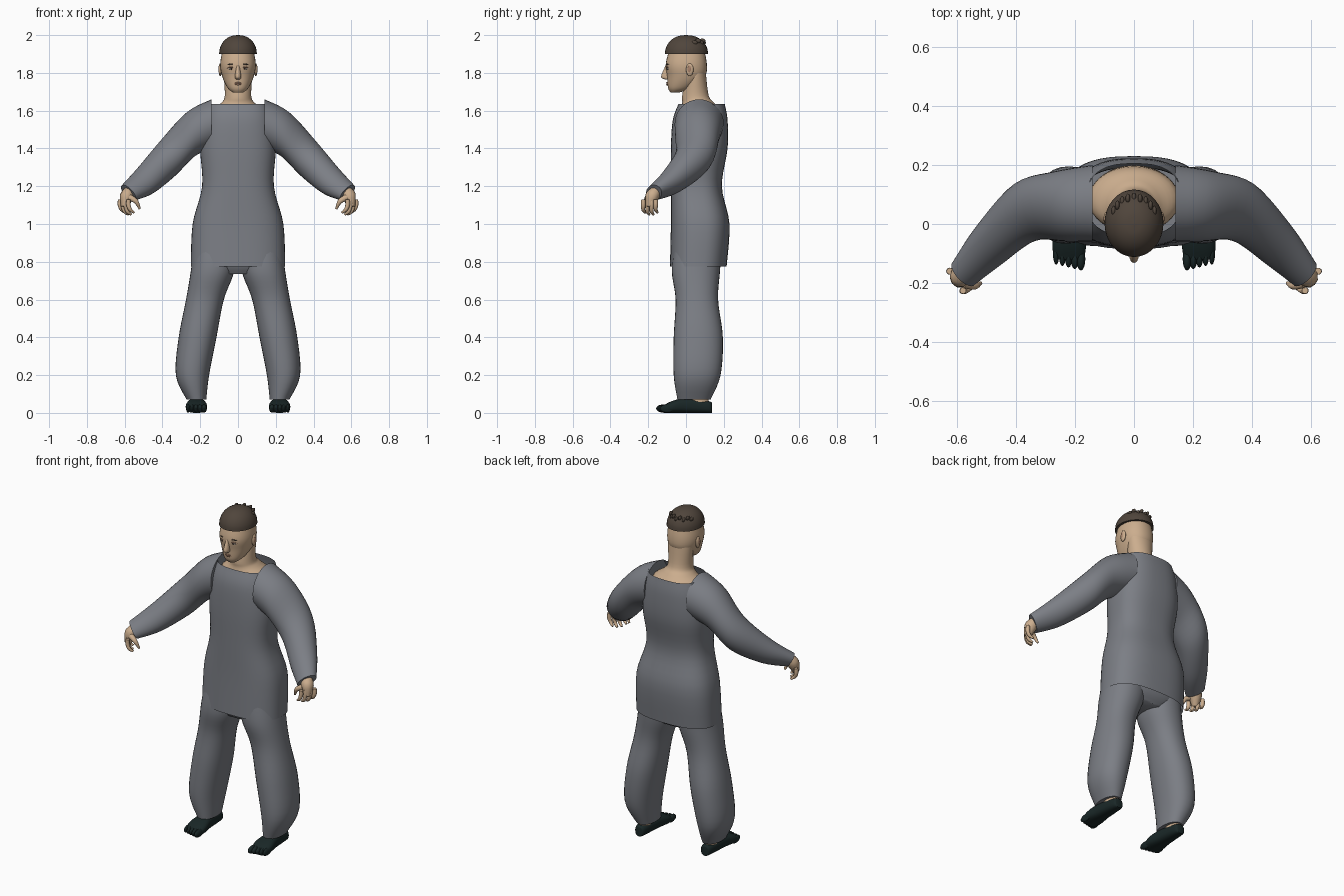
import bpy, bmesh, math
from mathutils import Vector

cube = bpy.data.objects.get("Cube")
if cube:
    bpy.data.objects.remove(cube, do_unlink=True)


def material(name, red, green, blue):
    mat = bpy.data.materials.new(name)
    mat.use_nodes = True
    colour = (red, green, blue, 1)
    mat.diffuse_color = colour
    shader = next(node for node in mat.node_tree.nodes if node.type == 'BSDF_PRINCIPLED')
    shader.inputs["Base Color"].default_value = colour
    return mat


CLOTH = material("grey cloth", .2, .21, .235)
SKIN = material("skin", .6, .42, .27)
LIP = material("lips", .4, .23, .15)
HAIR = material("brown hair", .08, .06, .045)
DARK = material("dark brown", .03, .02, .015)
WHITE = material("eye white", .6, .55, .5)
SHOE = material("dark shoe", .01, .02, .02)


def finish(name, bm, mat):
    bmesh.ops.recalc_face_normals(bm, faces=bm.faces)
    mesh = bpy.data.meshes.new(name)
    bm.to_mesh(mesh)
    bm.free()
    mesh.materials.append(mat)
    mesh.polygons.foreach_set("use_smooth", [True] * len(mesh.polygons))
    mesh.set_sharp_from_angle(angle=math.radians(50))
    bpy.context.scene.collection.objects.link(bpy.data.objects.new(name, mesh))


def spline(before, start, end, after, t):
    """Catmull-Rom interpolation between start and end."""
    leave, arrive = (end - before) / 2, (after - start) / 2
    ease = t * t * (3 - 2 * t)
    return (start.lerp(end, ease) + leave * t * (1 - t) ** 2
            - arrive * t * t * (1 - t))


def rounded(value, power):
    return math.copysign(abs(value) ** (2 / power), value)


def loft(name, rings, mat, power=2, sides=32, steps=5, capped=True):
    """Skin smooth cross-sections, each given as centre, half-axis u, half-axis v."""
    rings = [[Vector(part) for part in ring] for ring in rings]
    padded = [rings[0], *rings, rings[-1]]
    sections = [rings[0]]
    for four in zip(padded, padded[1:], padded[2:], padded[3:]):
        for step in range(steps):
            t = (step + 1) / steps
            sections.append([spline(*parts, t) for parts in zip(*four)])
    bm = bmesh.new()
    loops = []
    for centre, u, v in sections:
        loop = []
        for k in range(sides):
            angle = math.tau * k / sides
            loop.append(bm.verts.new(centre + u * rounded(math.cos(angle), power)
                                     + v * rounded(math.sin(angle), power)))
        loops.append(loop)
    for lower, upper in zip(loops, loops[1:]):
        for k in range(sides):
            bm.faces.new((lower[k - 1], lower[k], upper[k], upper[k - 1]))
    if capped:
        bm.faces.new(loops[0])
        bm.faces.new(loops[-1])
    finish(name, bm, mat)


def level(z, front, back, width, x=0):
    """Horizontal cross-section from its front, back and half width."""
    return (x, (front + back) / 2, z), (width, 0, 0), (0, (back - front) / 2, 0)


def ball(name, centre, radii, mat):
    bm = bmesh.new()
    bmesh.ops.create_uvsphere(bm, u_segments=16, v_segments=10, radius=1)
    bmesh.ops.scale(bm, vec=radii, verts=bm.verts)
    bmesh.ops.translate(bm, vec=centre, verts=bm.verts)
    finish(name, bm, mat)


def tube(name, points, radii, mat):
    """Tapered round tube through the points."""
    points = [Vector(point) for point in points]
    befores, afters = [points[0], *points], [*points[1:], points[-1]]
    rings = []
    for point, before, after, radius in zip(points, befores, afters, radii):
        along = (after - before).normalized()
        u = along.cross(Vector((.1, 1, .2))).normalized()
        rings.append((point, u * radius, along.cross(u) * radius))
    loft(name, rings, mat, sides=10, steps=3)


# Tunic, open at the neck and hem
loft("tunic", [level(.775, -.085, .215, .25),
               level(1, -.08, .23, .24),
               level(1.2, -.08, .19, .19),
               level(1.4, -.08, .22, .2),
               level(1.55, -.07, .22, .185),
               level(1.635, -.04, .205, .16)],
     CLOTH, power=2.6, sides=48, capped=False)

# Trouser seat under the tunic
loft("trouser_seat", [level(.735, -.03, .15, .13),
                      level(.8, -.06, .19, .22),
                      level(.95, -.06, .19, .2)], CLOTH, power=2.5)

# Neck, upper chest and head
loft("neck", [level(1.5, -.03, .2, .15),
              level(1.59, -.03, .19, .15),
              level(1.64, -.02, .15, .09),
              level(1.68, -.02, .12, .07),
              level(1.8, 0, .105, .077)], SKIN)
loft("head", [level(1.695, -.08, -.04, .025),
              level(1.72, -.095, .03, .055),
              level(1.78, -.1, .1, .083),
              level(1.85, -.107, .11, .094),
              level(1.95, -.08, .09, .075)], SKIN, power=2.2)

# Domed cap of short hair with tufts at the back of the crown
dome = []
for step in range(7):
    angle = math.radians(89) * step / 6
    shrink = math.cos(angle) ** .9
    dome.append(level(1.9 + .1 * math.sin(angle), -.112 * shrink, .117 * shrink, .1 * shrink))
loft("hair", dome, HAIR)
for step in range(9):
    angle = math.pi * (step + 2) / 12
    ball("hair_tuft", (.08 * math.cos(angle), .09 * math.sin(angle), 1.96 + .01 * (step % 2)),
         (.008, .016, .012), HAIR)

# Nose and mouth
loft("nose", [level(1.84, -.108, -.08, .009),
              level(1.78, -.132, -.08, .016),
              level(1.765, -.11, -.08, .011)], SKIN, sides=16)
for name, z in (("upper_lip", 1.747), ("lower_lip", 1.739)):
    tube(name, [(-.026, -.09, 1.743), (0, -.1, z), (.026, -.09, 1.743)],
         (.001, .005, .001), LIP)

for side, s in (("left", 1), ("right", -1)):
    # Eyes, brows and ears
    eye_x, eye_z = s * .036, 1.822
    ball(side + "_eye", (eye_x, -.09, eye_z), (.015, .011, .006), WHITE)
    ball(side + "_iris", (eye_x, -.097, eye_z), (.006, .006, .006), DARK)
    for name, z, mat in (("_eyelid", eye_z + .004, LIP), ("_brow", eye_z + .02, HAIR)):
        tube(side + name, [(s * .018, -.1, z), (eye_x, -.1, z + .005), (s * .058, -.086, z)],
             (.002, .004, .002), mat)
    ball(side + "_ear", (s * .094, .02, 1.817), (.009, .02, .034), SKIN)
    ball(side + "_ear_hollow", (s * .1, .018, 1.82), (.004, .01, .02), LIP)

    # Sleeve sections lean outward and turn forward from shoulder to cuff
    sleeve = []
    for x, y, z, radius in ((.14, .07, 1.53, .13),
                            (.25, .06, 1.475, .12),
                            (.37, .04, 1.35, .103),
                            (.49, -.07, 1.23, .077),
                            (.58, -.17, 1.165, .05)):
        turn = .6 * len(sleeve) / 4
        across, along = radius * math.sin(turn), radius * math.cos(turn)
        sleeve.append(((s * x, y, z), (s * across, along, 0), (s * across, 0, along)))
    loft(side + "_sleeve", sleeve, CLOTH)

    # Hand with curled fingers
    tube(side + "_palm", [(s * .575, -.16, 1.175), (s * .59, -.18, 1.145), (s * .6, -.195, 1.09)],
         (.03, .036, .018), SKIN)
    for finger in range(4):
        x, y = .625 - .015 * finger, -.16 - .022 * finger
        tip = 1.05 if finger in (1, 2) else 1.06
        tube(side + "_finger", [(s * x, y, 1.13), (s * x, y, 1.1),
                                (s * (x - .01), y, tip + .015), (s * (x - .03), y + .01, tip)],
             (.011, .012, .01, .006), SKIN)
    tube(side + "_thumb", [(s * .575, -.2, 1.14), (s * .54, -.21, 1.12), (s * .52, -.2, 1.08)],
         (.018, .013, .006), SKIN)

    # Baggy trouser leg
    loft(side + "_trouser_leg", [level(.9, -.06, .19, .11, s * .12),
                                 level(.75, -.075, .18, .115, s * .135),
                                 level(.6, -.055, .17, .1, s * .175),
                                 level(.4, -.065, .195, .1, s * .214),
                                 level(.2, -.065, .183, .088, s * .241),
                                 level(.07, -.045, .13, .052, s * .22)], CLOTH, power=2.2)

    # Ankle and shoe with separate toes
    foot_x = s * .22
    loft(side + "_ankle", [level(z, .01, .12, .034, foot_x) for z in (.05, .12)], SKIN)
    loft(side + "_shoe", [((foot_x, y, height), (width, 0, 0), (0, 0, height))
                          for y, width, height in ((.137, .015, .025), (.12, .032, .031),
                                                   (0, .046, .039), (-.07, .057, .032),
                                                   (-.12, .05, .02))], SHOE, power=2.6)
    for toe in range(5):
        ball(side + "_toe", (s * (.18 + .021 * toe), -.118 + .005 * toe, .023),
             (.015 - .001 * toe, .04, .022), SHOE)
